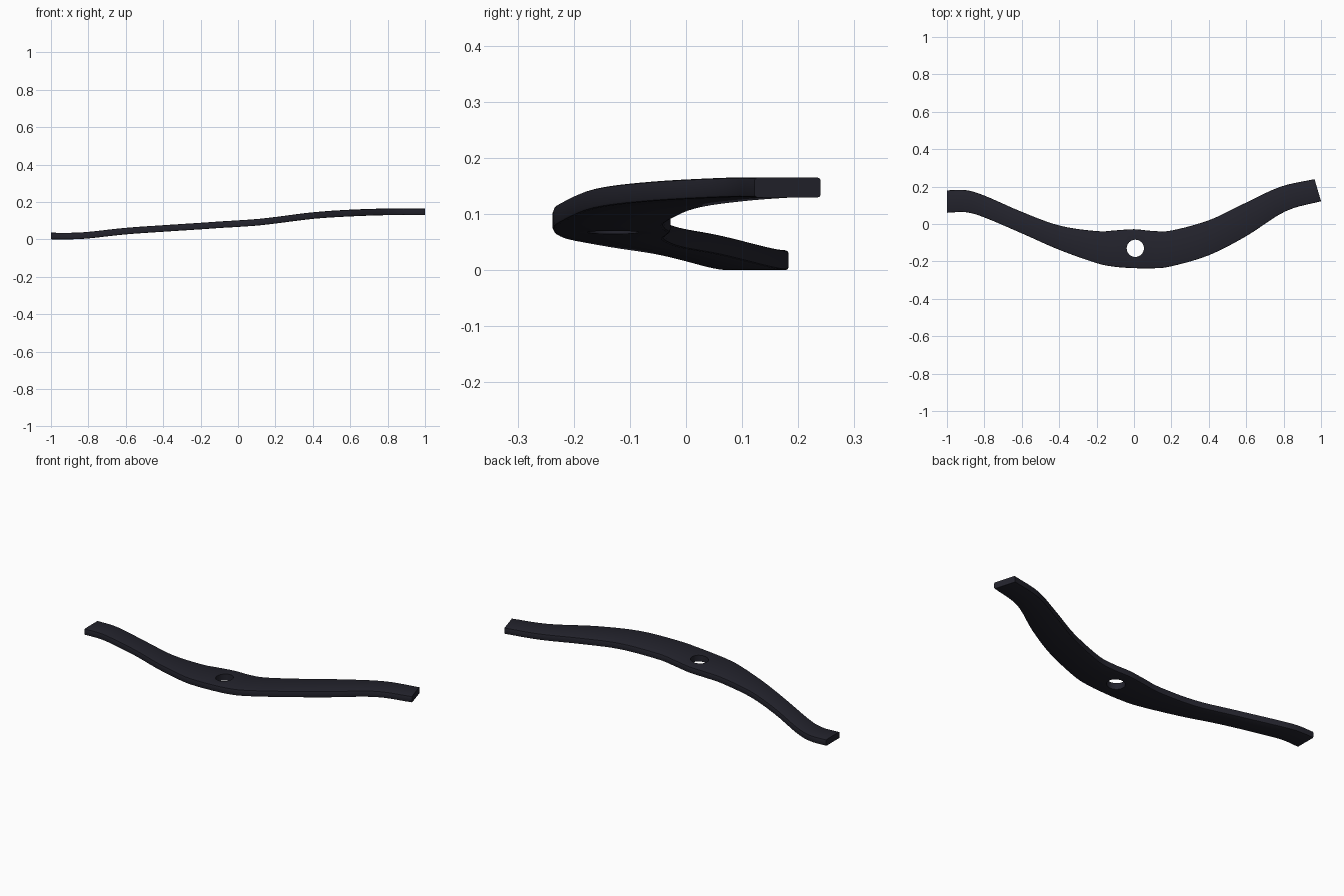
import bpy, bmesh, math
from mathutils import Vector

if "Cube" in bpy.data.objects:
    bpy.data.objects.remove(bpy.data.objects["Cube"])

# Stations: back edge (x, y), front edge (x, y), mid height
stations = [
    (-1.00, .180, -1.00, .060, .018), (-.90, .181, -.90, .063, .0175),
    (-.80, .152, -.80, .035, .0225), (-.60, .065, -.60, -.050, .044),
    (-.40, -.008, -.40, -.138, .058), (-.20, -.038, -.20, -.209, .071),
    (-.10, -.034, -.10, -.229, .078), (.00, -.028, .00, -.236, .084),
    (.10, -.037, .10, -.237, .091), (.20, -.035, .20, -.226, .102),
    (.40, .020, .40, -.167, .127), (.58, .105, .60, -.065, .140),
    (.78, .198, .81, .068, .147), (.965, .240, 1.00, .122, .147),
]
HALF, SOFT, STEPS = .0175, .005, 5


def catmull(p0, p1, p2, p3, t):
    return tuple(.5 * (2 * b + (c - a) * t + (2 * a - 5 * b + 4 * c - d) * t * t
                       + (3 * b - a - 3 * c + d) * t ** 3)
                 for a, b, c, d in zip(p0, p1, p2, p3))


def smooth_stations(pts):
    first = tuple(2 * a - b for a, b in zip(pts[0], pts[1]))
    last = tuple(2 * a - b for a, b in zip(pts[-1], pts[-2]))
    ext = [first] + pts + [last]
    out = [catmull(*ext[i:i + 4], k / STEPS)
           for i in range(len(pts) - 1) for k in range(STEPS)]
    return out + [pts[-1]]


# Swept bar with softened long edges
bm = bmesh.new()
rings = []
for bx, by, fx, fy, z in smooth_stations(stations):
    back, front = Vector((bx, by, z)), Vector((fx, fy, z))
    across = (back - front).normalized()
    ring = []
    for edge, side, ups in ((front, 1, (-1, 1)), (back, -1, (1, -1))):
        for n, up in enumerate(ups):
            corner = []
            for a in (0, 45, 90):
                r = math.radians(a)
                inset = SOFT * (1 - math.cos(r))
                drop = SOFT * (1 - math.sin(r))
                corner.append(edge + across * side * inset
                              + Vector((0, 0, up * (HALF - drop))))
            ring += corner[::-1] if n == 0 else corner
    rings.append([bm.verts.new(p) for p in ring])
count = len(rings[0])
for r0, r1 in zip(rings, rings[1:]):
    for i in range(count):
        j = (i + 1) % count
        bm.faces.new((r0[i], r0[j], r1[j], r1[i]))
bm.faces.new(rings[0])
bm.faces.new(rings[-1])
bmesh.ops.recalc_face_normals(bm, faces=bm.faces[:])
mesh = bpy.data.meshes.new("curved_bar")
bm.to_mesh(mesh)
bm.free()
bar = bpy.data.objects.new("curved_bar", mesh)
bpy.context.collection.objects.link(bar)

# Dark finish
mat = bpy.data.materials.new("dark_blue_black")
mat.diffuse_color = (.017, .017, .026, 1)
mat.use_nodes = True
mat.node_tree.nodes["Principled BSDF"].inputs["Base Color"].default_value = mat.diffuse_color
mesh.materials.append(mat)

# Round pivot hole
bpy.ops.mesh.primitive_cylinder_add(vertices=48, radius=.046, depth=.4,
                                    location=(.007, -.13, .085))
cutter = bpy.context.object
cutter.name = "hole_cutter"
cutter.hide_render = True
cutter.data.materials.append(mat)
mod = bar.modifiers.new("hole", 'BOOLEAN')
mod.operation, mod.solver, mod.object = 'DIFFERENCE', 'EXACT', cutter
bpy.ops.object.select_all(action='DESELECT')
bar.select_set(True)
bpy.context.view_layer.objects.active = bar
bpy.ops.object.modifier_apply(modifier=mod.name)
bpy.data.objects.remove(cutter)
bpy.ops.object.shade_smooth_by_angle(angle=math.radians(30))
